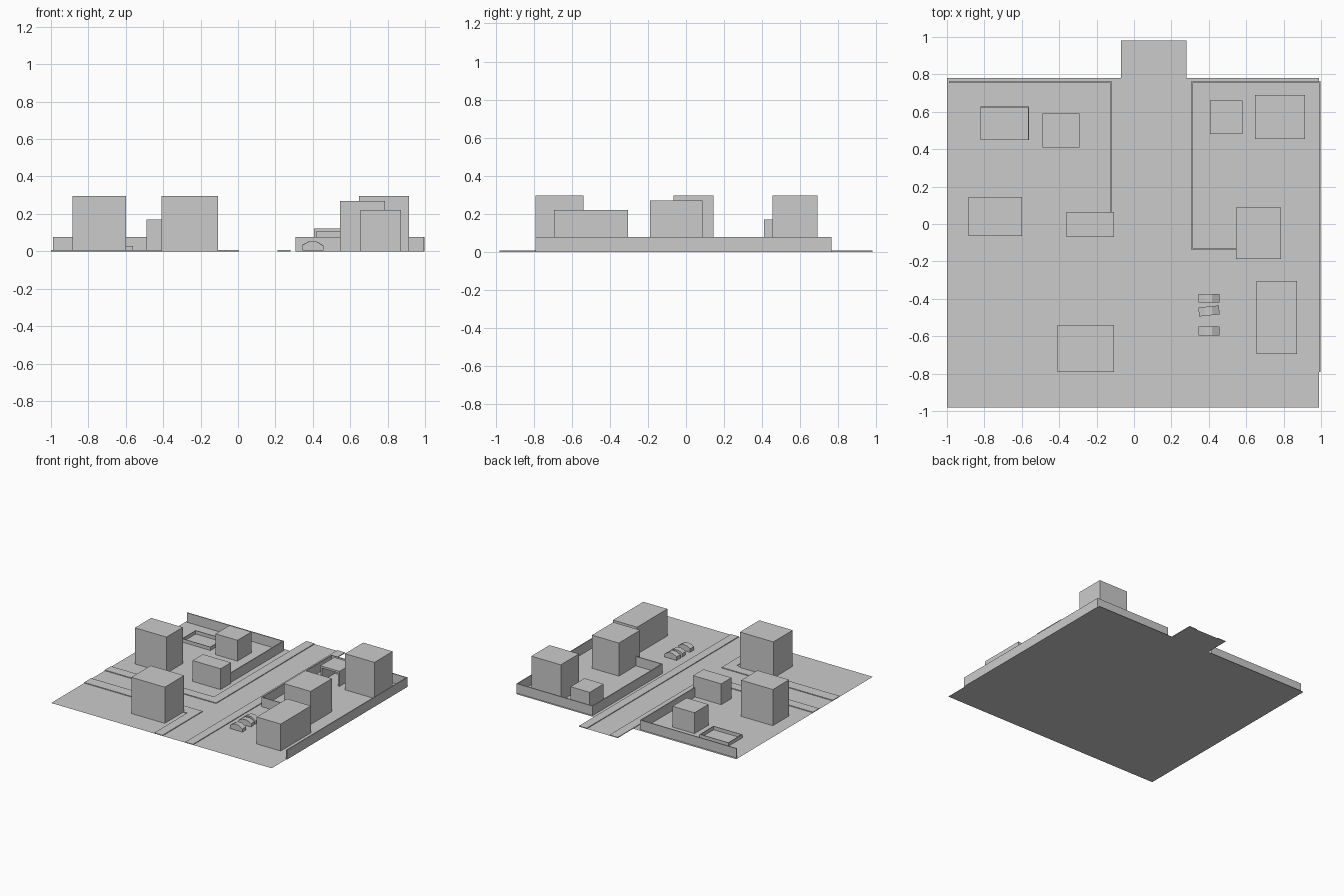
import bpy, bmesh, math
from mathutils import Matrix

if "Cube" in bpy.data.objects:
    bpy.data.objects.remove(bpy.data.objects["Cube"])


def make_object(name, bm):
    bmesh.ops.recalc_face_normals(bm, faces=bm.faces)
    mesh = bpy.data.meshes.new(name)
    bm.to_mesh(mesh)
    bm.free()
    obj = bpy.data.objects.new(name, mesh)
    bpy.context.collection.objects.link(obj)
    return obj


def add_box(bm, x0, x1, y0, y1, z0, z1):
    m = Matrix.Translation(((x0 + x1) / 2, (y0 + y1) / 2, (z0 + z1) / 2))
    m = m @ Matrix.Diagonal((x1 - x0, y1 - y0, z1 - z0, 1))
    bmesh.ops.create_cube(bm, size=1, matrix=m)


def boxes(name, *items):
    bm = bmesh.new()
    for b in items:
        add_box(bm, *b)
    return make_object(name, bm)


def extrude_outline(name, pts, vec):
    bm = bmesh.new()
    face = bm.faces.new([bm.verts.new(p) for p in pts])
    if vec:
        ret = bmesh.ops.extrude_face_region(bm, geom=[face], use_keep_orig=True)
        verts = [g for g in ret["geom"] if isinstance(g, bmesh.types.BMVert)]
        bmesh.ops.translate(bm, verts=verts, vec=vec)
    return make_object(name, bm)


# Flat ground with the road stub at the back
outline = [(-1, -0.98), (0.99, -0.98), (0.99, 0.78), (0.28, 0.78),
           (0.28, 0.98), (-0.07, 0.98), (-0.07, 0.78), (-1, 0.78)]
extrude_outline("ground", [(x, y, 0) for x, y in outline], None)

# Raised sidewalks along the main road and the side street
H = 0.006
corner_back = [(-1, -0.29), (0.005, -0.29), (0.005, 0.98), (-0.07, 0.98), (-0.07, -0.21), (-1, -0.21)]
corner_front = [(-1, -0.555), (-0.07, -0.555), (-0.07, -0.98), (0.005, -0.98), (0.005, -0.465), (-1, -0.465)]
right_side = [(0.21, -0.98), (0.28, -0.98), (0.28, 0.98), (0.21, 0.98)]
for name, pts in (("sidewalk_back_left", corner_back),
                  ("sidewalk_front_left", corner_front),
                  ("sidewalk_right", right_side)):
    extrude_outline(name, [(x, y, 0) for x, y in pts], (0, 0, H))

# Perimeter walls
T, WH = 0.008, 0.077
boxes("left_yard_wall",
      (-0.99, -0.118, 0.754, 0.762, 0, WH),
      (-0.118 - T, -0.118, 0.06, 0.754, 0, WH))
boxes("right_yard_wall",
      (0.308, 0.308 + T, -0.14, 0.764, 0, WH),
      (0.308 + T, 0.55, -0.14, -0.14 + T, 0, WH),
      (0.308 + T, 0.988, 0.756, 0.764, 0, WH),
      (0.988, 0.996, -0.79, 0.764, 0, WH))

# Block buildings: x0, x1, y0, y1, height
buildings = {
    "left_house": (-0.885, -0.60, -0.065, 0.145, 0.295),
    "front_house": (-0.41, -0.108, -0.79, -0.54, 0.295),
    "gatehouse": (-0.362, -0.108, -0.07, 0.063, 0.17),
    "yard_house": (-0.49, -0.292, 0.41, 0.59, 0.17),
    "back_right_house": (0.647, 0.913, 0.455, 0.69, 0.295),
    "middle_right_house": (0.545, 0.787, -0.188, 0.088, 0.27),
    "front_right_house": (0.655, 0.872, -0.695, -0.305, 0.22),
}
for name, (x0, x1, y0, y1, h) in buildings.items():
    boxes(name, (x0, x1, y0, y1, 0, h))

# Garage with an open front
boxes("garage",
      (0.407, 0.42, 0.48, 0.66, 0, 0.107),
      (0.567, 0.58, 0.48, 0.66, 0, 0.107),
      (0.42, 0.567, 0.648, 0.66, 0, 0.107),
      (0.407, 0.58, 0.48, 0.66, 0.107, 0.123))

# Low pool rim
R, PH = 0.005, 0.028
px0, px1, py0, py1 = -0.822, -0.562, 0.448, 0.627
boxes("pool_rim",
      (px0, px1, py0, py0 + R, 0, PH), (px0, px1, py1 - R, py1, 0, PH),
      (px0, px0 + R, py0 + R, py1 - R, 0, PH), (px1 - R, px1, py0 + R, py1 - R, 0, PH))

# Parked cars: side profile extruded across the width
profile = [(-0.055, 0.005), (0.055, 0.005), (0.055, 0.03), (0.017, 0.053), (-0.022, 0.052), (-0.055, 0.034)]
W = 0.048
for i, (y, deg) in enumerate(((-0.397, 0), (-0.465, 6), (-0.571, 0))):
    car = extrude_outline(f"car_{i + 1}", [(x, -W / 2, z) for x, z in profile], (0, W, 0))
    car.location = (0.401, y, 0)
    car.rotation_euler.z = math.radians(deg)
